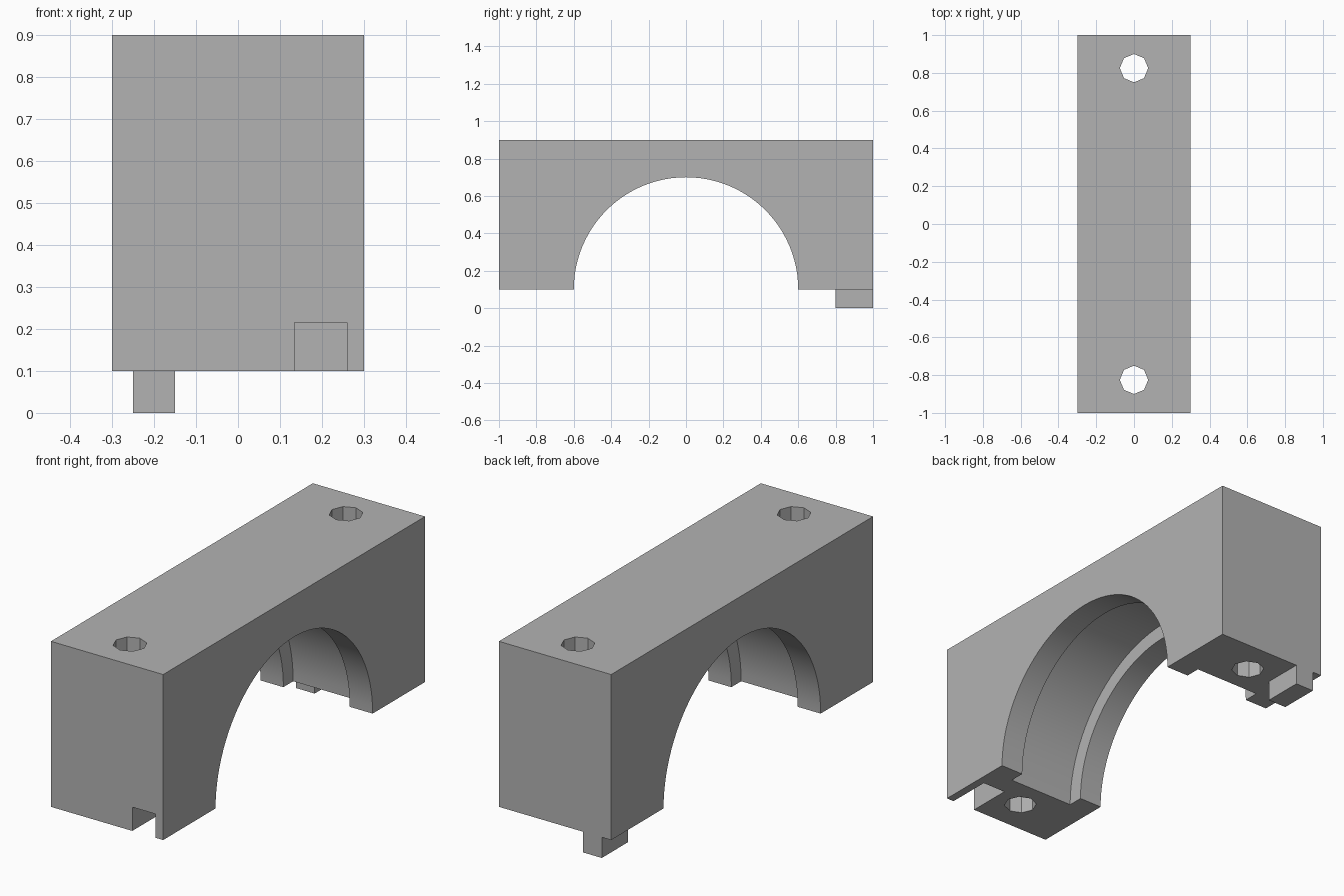
import bpy
import math

cube = bpy.data.objects.get("Cube")
if cube:
    bpy.data.objects.remove(cube, do_unlink=True)

# Single grey material
GREY = (0.45, 0.45, 0.45, 1)
grey = bpy.data.materials.new("plain grey")
grey.use_nodes = True
grey.diffuse_color = GREY
grey.node_tree.nodes["Principled BSDF"].inputs["Base Color"].default_value = GREY

BASE, TOP = 0.1, 0.9


def box(name, low, high):
    """Box between two opposite corners."""
    bpy.ops.mesh.primitive_cube_add(size=1)
    ob = bpy.context.object
    ob.name = name
    ob.location = [(a + b) / 2 for a, b in zip(low, high)]
    ob.scale = [b - a for a, b in zip(low, high)]
    bpy.ops.object.transform_apply(location=True, rotation=True, scale=True)
    ob.data.materials.append(grey)
    return ob


def cylinder(name, radius, depth, sides, location, tilt=0):
    """Cylinder along z, or along x when tilted a quarter turn."""
    bpy.ops.mesh.primitive_cylinder_add(vertices=sides, radius=radius, depth=depth,
                                        location=location, rotation=(0, tilt, 0))
    ob = bpy.context.object
    ob.name = name
    bpy.ops.object.transform_apply(location=False, rotation=True, scale=True)
    ob.data.materials.append(grey)
    return ob


def cut(target, cutter):
    """Subtract the cutter from the target, then discard the cutter."""
    cutter.hide_render = True
    mod = target.modifiers.new("cut", "BOOLEAN")
    mod.operation, mod.solver, mod.object = "DIFFERENCE", "EXACT", cutter
    bpy.ops.object.select_all(action="DESELECT")
    bpy.context.view_layer.objects.active = target
    target.select_set(True)
    bpy.ops.object.modifier_apply(modifier=mod.name)
    bpy.data.objects.remove(cutter, do_unlink=True)


# Bridge-shaped body
body = box("bridge_body", (-0.3, -1, BASE), (0.3, 1, TOP))

# Arch through the body with a wider groove in its middle
quarter = math.pi / 2
cut(body, cylinder("arch_cutter", 0.6, 1, 96, (0, 0, BASE), quarter))
cut(body, cylinder("groove_cutter", 0.675, 0.355, 96, (0, 0, BASE), quarter))

# Eight-sided bolt holes through both feet
for side in (-1, 1):
    cut(body, cylinder("hole_cutter", 0.075, 2, 8, (0, side * 0.825, 0.5)))

# Locating notch under the front foot
cut(body, box("notch_cutter", (0.135, -1.1, 0), (0.26, -0.78, 0.215)))

# Locating tab under the back foot
tab = box("locating_tab", (-0.25, 0.8, 0), (-0.15, 1, BASE))

# Smooth arch, crisp edges elsewhere
bpy.ops.object.select_all(action="DESELECT")
body.select_set(True)
bpy.context.view_layer.objects.active = body
bpy.ops.object.shade_smooth_by_angle(angle=math.radians(25))
